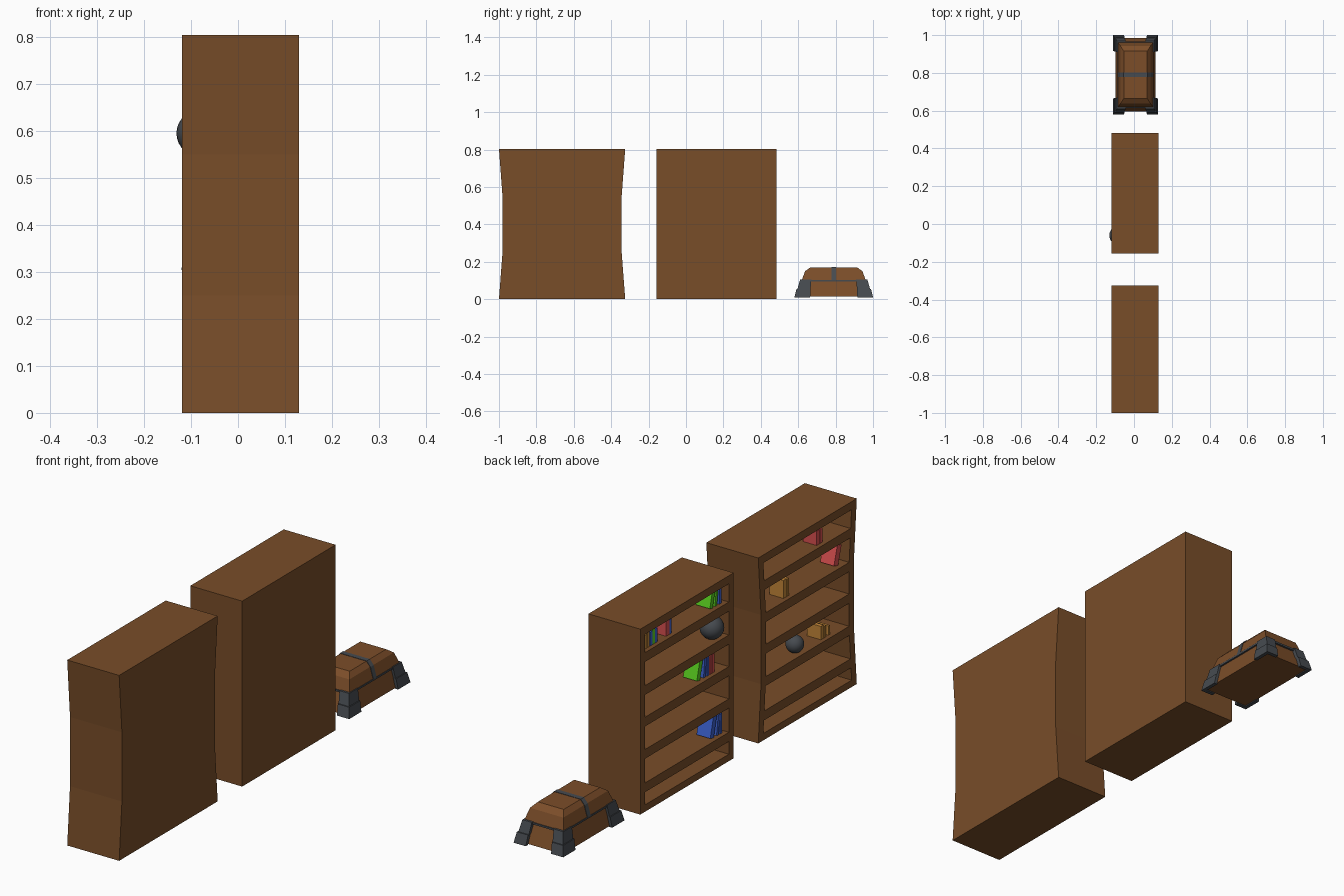
import bpy, bmesh, math
from mathutils import Matrix

if "Cube" in bpy.data.objects:
    bpy.data.objects.remove(bpy.data.objects["Cube"])


def mat(name, r, g, b):
    m = bpy.data.materials.new(name)
    m.diffuse_color = (r, g, b, 1)
    m.use_nodes = True
    m.node_tree.nodes["Principled BSDF"].inputs["Base Color"].default_value = m.diffuse_color
    return m


WOOD = mat("shelf_brown", 0.190, 0.075, 0.022)
CHEST = mat("chest_brown", 0.200, 0.075, 0.022)
IRON = mat("dark_iron", 0.062, 0.07, 0.08)
RED = mat("book_red", 0.70, 0.08, 0.08)
BLUE = mat("book_blue", 0.045, 0.12, 0.62)
GREEN = mat("book_green", 0.105, 0.65, 0.015)
OCHRE = mat("book_ochre", 0.55, 0.24, 0.04)


def finish(bm, name, material):
    bmesh.ops.recalc_face_normals(bm, faces=bm.faces)
    me = bpy.data.meshes.new(name)
    bm.to_mesh(me)
    bm.free()
    me.materials.append(material)
    ob = bpy.data.objects.new(name, me)
    bpy.context.collection.objects.link(ob)
    return ob


def stack(name, rings, material):
    """Closed solid through a stack of polygons."""
    bm = bmesh.new()
    loops = [[bm.verts.new(p) for p in ring] for ring in rings]
    bm.faces.new(loops[0])
    bm.faces.new(loops[-1])
    for a, b in zip(loops, loops[1:]):
        for i in range(len(a)):
            j = (i + 1) % len(a)
            bm.faces.new((a[i], a[j], b[j], b[i]))
    return finish(bm, name, material)


def loft(name, rings, material):
    """Stack of rectangles: each ring is (z, x0, x1, y0, y1)."""
    return stack(name, [((x0, y0, z), (x1, y0, z), (x1, y1, z), (x0, y1, z))
                        for z, x0, x1, y0, y1 in rings], material)


def ball(name, loc, r):
    bm = bmesh.new()
    bmesh.ops.create_uvsphere(bm, u_segments=24, v_segments=14, radius=r,
                              matrix=Matrix.Translation(loc))
    finish(bm, name, IRON).data.shade_smooth()


def book(y, z, thick, high, material, lean=0, front=-0.10, depth=0.066):
    """Book with its spine towards -x; lean tips its top towards -y."""
    a = math.radians(lean)
    bm = bmesh.new()
    m = (Matrix.Translation((front + depth / 2, y, z + math.sin(abs(a)) * thick / 2))
         @ Matrix.Rotation(a, 4, 'X') @ Matrix.Translation((0, 0, high / 2))
         @ Matrix.Diagonal((depth, thick, high, 1)))
    bmesh.ops.create_cube(bm, size=1, matrix=m)
    finish(bm, "book", material)


X0, X1, T, H = -0.119, 0.13, 0.033, 0.804
FLOORS = (0.125, 0.27, 0.41, 0.547, 0.69)


def bookshelf(name, yc, half, pinch):
    # half width at each height; the waist is pulled in by pinch
    prof = [(0, half), (0.25, half - pinch), (0.55, half - pinch), (H, half)]

    def width(z):
        for (za, wa), (zb, wb) in zip(prof, prof[1:]):
            if z <= zb:
                return wa + (wb - wa) * (z - za) / (zb - za)
        return half

    # side boards and back panel follow the profile
    loft(name + "_left_side", [(z, X0, X1, yc + w - T, yc + w) for z, w in prof], WOOD)
    loft(name + "_right_side", [(z, X0, X1, yc - w, yc - w + T) for z, w in prof], WOOD)
    loft(name + "_back", [(z, X1 - 0.02, X1, yc - w + T, yc + w - T) for z, w in prof], WOOD)
    # top, bottom and shelf boards
    boards = [(0.0, 0.03), (H - 0.035, H)] + [(f - 0.04, f) for f in FLOORS]
    for z0, z1 in boards:
        w0, w1 = width(z0) - T, width(z1) - T
        loft(name + "_board", [(z0, X0, X1 - 0.02, yc - w0, yc + w0),
                               (z1, X0, X1 - 0.02, yc - w1, yc + w1)], WOOD)


bookshelf("straight_bookshelf", 0.163, 0.32, 0)
bookshelf("curved_bookshelf", -0.6625, 0.3375, 0.019)

# books in the straight bookshelf
R5, R4, R3, R2, R1 = FLOORS
for i, c in enumerate((OCHRE, OCHRE, BLUE, GREEN, BLUE)):
    book(0.418 - i * 0.018, R1, 0.016, 0.060 + 0.004 * (i % 2), c)
book(0.268, R1, 0.022, 0.065, RED)
book(0.248, R1, 0.014, 0.062, BLUE)
book(-0.030, R1, 0.020, 0.068, GREEN, 14)
book(-0.062, R1, 0.014, 0.066, GREEN, 8)
book(-0.092, R1, 0.014, 0.066, BLUE)
book(0.058, R3, 0.022, 0.088, GREEN, 14)
book(0.016, R3, 0.014, 0.085, BLUE, 6)
book(-0.008, R3, 0.014, 0.082, BLUE)
book(-0.028, R3, 0.016, 0.085, RED)
book(-0.047, R3, 0.014, 0.080, RED)
book(-0.035, R5, 0.024, 0.090, BLUE, 14)
book(-0.073, R5, 0.014, 0.086, BLUE, 8)
book(-0.098, R5, 0.014, 0.086, BLUE)

# books in the curved bookshelf
book(-0.762, R1, 0.020, 0.062, RED)
book(-0.784, R1, 0.016, 0.060, RED)
book(-0.885, R2, 0.030, 0.085, RED, 16)
book(-0.535, R2, 0.020, 0.078, OCHRE)
book(-0.555, R2, 0.014, 0.075, OCHRE)
book(-0.790, R4, 0.018, 0.058, OCHRE)
book(-0.810, R4, 0.014, 0.050, OCHRE)
book(-0.838, R4, 0.010, 0.040, OCHRE)

# iron balls resting on the shelves
ball("large_ball", (-0.082, -0.06, 0.595), 0.049)
ball("small_ball", (-0.083, -0.627, 0.307), 0.037)

# chest
CX, CY = 0.008, 0.79


def centred(name, rings, material):
    loft(name, [(z, CX - a, CX + a, CY - b, CY + b) for z, a, b in rings], material)


centred("chest_body", [(0.014, 0.106, 0.194), (0.097, 0.088, 0.165)], CHEST)
centred("chest_rim", [(0.094, 0.096, 0.175), (0.102, 0.096, 0.175)], IRON)
LID = [(0.102, 0.094, 0.171), (0.150, 0.080, 0.153), (0.170, 0.062, 0.125)]
centred("chest_lid", LID, CHEST)
# thin strap over the lid
centred("lid_strap", [(z + (0.0015 if i == 2 else 0), a + 0.002, 0.011)
                      for i, (z, a, b) in enumerate(LID)], IRON)

# flared corner brackets: L-shaped foot plate with a slimmer upper plate
for sx in (-1, 1):
    for sy in (-1, 1):
        for part, rings in (
                ("foot", [(0.010, 0.119, 0.210, 0.058, 0.084), (0.055, 0.111, 0.199, 0.054, 0.076)]),
                ("upper", [(0.055, 0.107, 0.194, 0.050, 0.070), (0.104, 0.098, 0.180, 0.046, 0.060)])):
            out = []
            for z, a, b, lx, ly in rings:
                t = 0.016
                shape = ((a, b), (a - lx, b), (a - lx, b - t), (a - t, b - t), (a - t, b - ly), (a, b - ly))
                out.append([(CX + sx * x, CY + sy * y, z) for x, y in shape])
            stack("corner_" + part, out, IRON)
